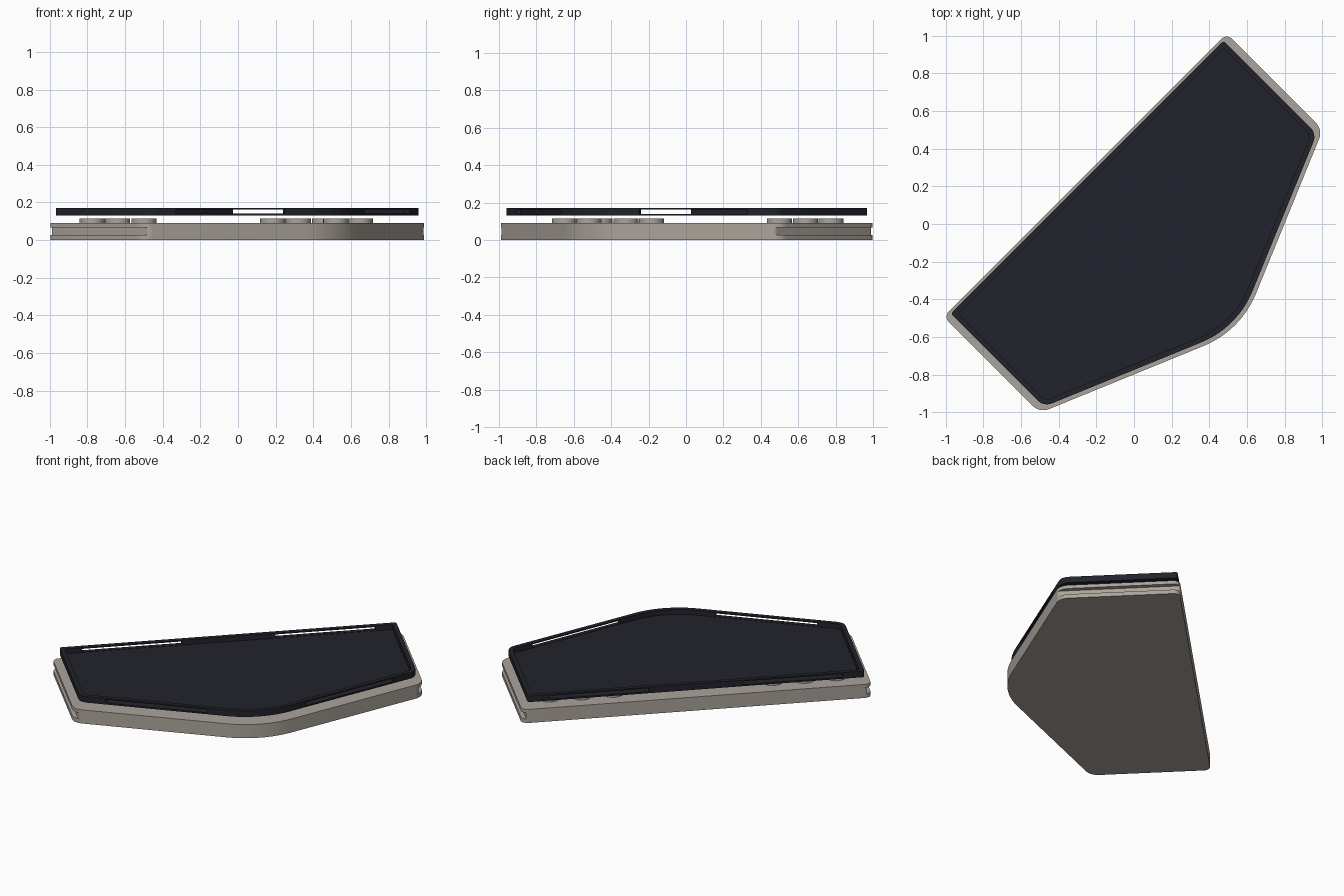
import bpy, bmesh, math
from mathutils import Vector, Matrix

if "Cube" in bpy.data.objects:
    bpy.data.objects.remove(bpy.data.objects["Cube"])

SL = 2.45                      # slope of the front edges
NL = math.hypot(SL, 1)
R2 = math.sqrt(2)


def material(name, col):
    m = bpy.data.materials.new(name)
    m.diffuse_color = (*col, 1)
    m.use_nodes = True
    m.node_tree.nodes["Principled BSDF"].inputs["Base Color"].default_value = m.diffuse_color
    return m


STONE = material("warm grey", (0.41, 0.372, 0.333))
DARK = material("dark navy", (0.016, 0.016, 0.025))


def mirror(p):
    return Vector((-p[1], -p[0]))


def outline(c, s, h, radii):
    """Five-sided corner shape, mirrored about y=-x, with rounded corners.
    c: long edge y-x, s: short edges |x+y|, h: front edge distance."""
    p1 = Vector(((s - c) / 2, (s + c) / 2))
    x = (NL * h + s) / (SL + 1)
    p2 = Vector((x, s - x))
    x = NL * h / (SL + 1)
    p3 = Vector((x, -x))
    corners = [p3, p2, p1, mirror(p1), mirror(p2)]
    r3, r2, r1 = radii
    rs = [r3, r2, r1, r1, r2]
    segs = [16, 8, 6, 6, 8]
    pts = []
    for i, p in enumerate(corners):
        a = (corners[i - 1] - p).normalized()
        b = (corners[(i + 1) % 5] - p).normalized()
        half = a.angle(b) / 2
        r = rs[i]
        ctr = p + (a + b).normalized() * (r / math.sin(half))
        start = p + a * (r / math.tan(half)) - ctr
        turn = math.pi - 2 * half
        for k in range(segs[i] + 1):
            pts.append(ctr + Matrix.Rotation(turn * k / segs[i], 2) @ start)
    return pts


def finish(name, bm, mat):
    bmesh.ops.recalc_face_normals(bm, faces=bm.faces)
    me = bpy.data.meshes.new(name)
    bm.to_mesh(me)
    bm.free()
    me.materials.append(mat)
    ob = bpy.data.objects.new(name, me)
    bpy.context.collection.objects.link(ob)
    return ob


def smooth(ob):
    bpy.ops.object.select_all(action='DESELECT')
    ob.select_set(True)
    bpy.context.view_layer.objects.active = ob
    bpy.ops.object.shade_smooth_by_angle(angle=math.radians(30))


def loft(name, rings, mat, closed=False):
    """Join outlines [(points, z)]; cap the ends, or close into a ring."""
    bm = bmesh.new()
    loops = [[bm.verts.new((p.x, p.y, z)) for p in pts] for pts, z in rings]
    pairs = list(zip(loops, loops[1:]))
    if closed:
        pairs.append((loops[-1], loops[0]))
    for a, b in pairs:
        for i in range(len(a)):
            j = (i + 1) % len(a)
            bm.faces.new((a[i], a[j], b[j], b[i]))
    if not closed:
        bm.faces.new(loops[0][::-1])
        bm.faces.new(loops[-1])
    return finish(name, bm, mat)


# base slab with a groove along both short ends
H = 0.74
full = outline(0.52, 1.505, H, (0.51, 0.08, 0.04))
cut = outline(0.52, 1.505 - 0.028 * R2, H, (0.51, 0.03, 0.01))
base = loft("base_slab", [(full, 0), (full, 0.027), (cut, 0.027),
                          (cut, 0.067), (full, 0.067), (full, 0.09)], STONE)
smooth(base)

# round pads between base and tray, two mirrored clusters
pads = [(-0.775, -0.46), (-0.64, -0.32), (-0.5, -0.185), (-0.64, -0.65), (-0.5, -0.52)]
for i, p in enumerate(pads):
    for side, q in (("left", Vector(p)), ("right", mirror(p))):
        bm = bmesh.new()
        bmesh.ops.create_cone(bm, cap_ends=True, segments=32, radius1=0.067, radius2=0.067,
                              depth=0.03, matrix=Matrix.Translation((q.x, q.y, 0.1)))
        smooth(finish(f"pad_{side}_{i}", bm, STONE))


# tray: rim wall and recessed floor
def tray(d):
    return outline(0.497 - d * R2, 1.45 - d * R2, H - 0.022 - d,
                   (0.5 - d, max(0.07 - d, 0.01), max(0.015 - d, 0.004)))


out, inn = tray(0), tray(0.028)
rim = loft("tray_rim", [(out, 0.13), (out, 0.17), (inn, 0.17), (inn, 0.13)], DARK, closed=True)
loft("tray_floor", [(inn, 0.13), (inn, 0.138)], DARK)


# slots through the rim
def front_point(x):
    return Vector((x, (x - NL * (H - 0.022)) / SL))


slots = [(front_point(-0.33), front_point(0.25)),
         (Vector((-0.88, -0.383)), Vector((-0.45, 0.047)))]
slots += [(mirror(a), mirror(b)) for a, b in slots]
bm = bmesh.new()
for a, b in slots:
    d, m = b - a, (a + b) / 2
    mat = (Matrix.Translation((m.x, m.y, 0.151)) @ Matrix.Rotation(math.atan2(d.y, d.x), 4, 'Z')
           @ Matrix.Diagonal((d.length, 0.1, 0.022, 1)))
    bmesh.ops.create_cube(bm, size=1, matrix=mat)
cutter = finish("slot_cutter", bm, DARK)
cutter.hide_render = True
mod = rim.modifiers.new("slots", 'BOOLEAN')
mod.operation = 'DIFFERENCE'
mod.solver = 'EXACT'
mod.object = cutter
bpy.context.view_layer.objects.active = rim
bpy.ops.object.modifier_apply(modifier=mod.name)
bpy.data.objects.remove(cutter)
smooth(rim)
